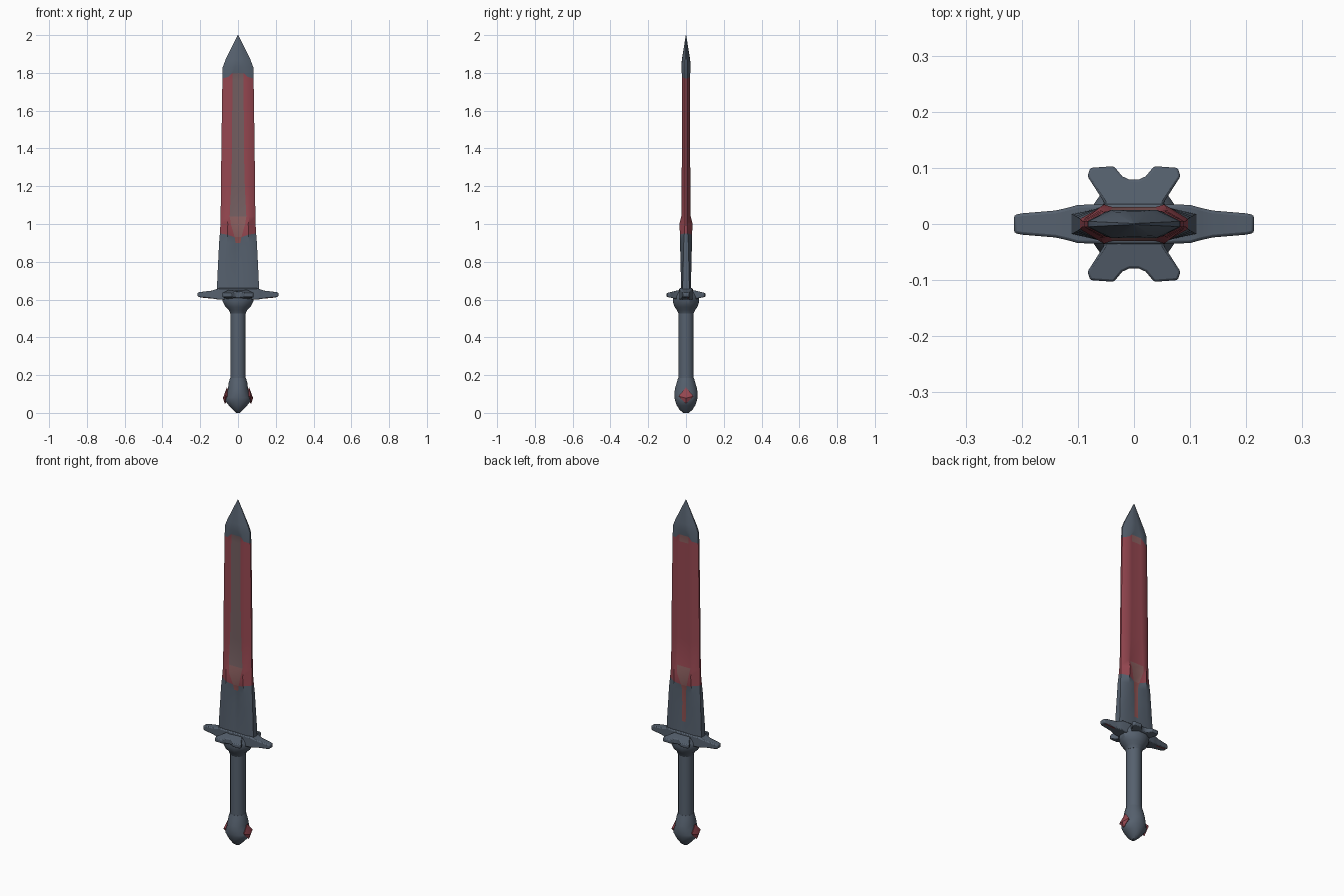
import bpy, bmesh, math

if "Cube" in bpy.data.objects:
    bpy.data.objects.remove(bpy.data.objects["Cube"])


def mat(name, rgb):
    m = bpy.data.materials.new(name)
    m.diffuse_color = (*rgb, 1)
    m.use_nodes = True
    m.node_tree.nodes["Principled BSDF"].inputs["Base Color"].default_value = m.diffuse_color
    return m


SLATE = mat("slate steel", (0.092, 0.118, 0.155))
RED = mat("crimson", (0.30, 0.062, 0.08))
PALE = mat("dusty rose grey", (0.175, 0.112, 0.118))
ROSE = mat("faded rose", (0.26, 0.115, 0.115))
BRICK = mat("muted brick", (0.26, 0.08, 0.08))
MATS = [SLATE, RED, PALE, ROSE, BRICK]


def finish(name, bm, angle=35, bevel=0):
    bmesh.ops.recalc_face_normals(bm, faces=bm.faces)
    me = bpy.data.meshes.new(name)
    bm.to_mesh(me)
    bm.free()
    for m in MATS:
        me.materials.append(m)
    ob = bpy.data.objects.new(name, me)
    bpy.context.collection.objects.link(ob)
    if bevel:
        b = ob.modifiers.new("soft edges", 'BEVEL')
        b.width, b.segments, b.limit_method = bevel, 2, 'ANGLE'
    bpy.ops.object.select_all(action='DESELECT')
    ob.select_set(True)
    bpy.context.view_layer.objects.active = ob
    bpy.ops.object.shade_smooth_by_angle(angle=math.radians(angle))
    return ob


def loft(name, rings, rule=None, **kw):
    """Skin a list of equal-length point rings and cap both ends."""
    bm = bmesh.new()
    vs = [[bm.verts.new(p) for p in r] for r in rings]
    n = len(rings[0])
    for i in range(len(vs) - 1):
        for j in range(n):
            k = (j + 1) % n
            f = bm.faces.new((vs[i][j], vs[i][k], vs[i + 1][k], vs[i + 1][j]))
            f.material_index = rule(i, j) if rule else 0
    for cap in (vs[0], vs[-1]):
        bm.faces.new(cap).material_index = rule(0, 0) if rule else 0
    return finish(name, bm, **kw)


def ellipses(rows, n):
    """Horizontal rings from (z, x radius, y radius)."""
    return [[(rx * math.cos((j + .5) * math.tau / n), ry * math.sin((j + .5) * math.tau / n), z)
             for j in range(n)] for z, rx, ry in rows]


# Blade: z, half width, edge y, shoulder x, shoulder y, groove x, groove y, centre lift
rows = [
    (0.62, .113, .018, .075, .026, .012, .026, 0),
    (0.72, .109, .017, .065, .027, .012, .020, 0),
    (0.82, .104, .014, .060, .030, .012, .017, 0),
    (0.90, .100, .012, .058, .031, .013, .017, 0),
    (0.95, .096, .009, .056, .032, .018, .020, -.02),
    (1.00, .093, .006, .054, .035, .038, .030, 0),
    (1.04, .092, .005, .060, .025, .044, .022, 0),
    (1.20, .090, .005, .058, .023, .036, .021, 0),
    (1.40, .088, .005, .056, .022, .031, .020, 0),
    (1.74, .083, .005, .052, .021, .030, .019, .02),
    (1.77, .082, .005, .052, .021, .030, .019, .03),
    (1.83, .081, .005, .040, .025, .015, .025, 0),
    (1.87, .066, .004, .032, .021, .010, .022, 0),
    (2.00, .002, .001, .001, .001, .0005, .001, 0),
]


def section(z, w, e, a, ya, s, ys, dz):
    half = [(-w, e, 0), (-a, ya, dz * .3), (-s, ys, dz), (s, ys, dz), (a, ya, dz * .3), (w, e, 0)]
    return ([(x, -y, z + d) for x, y, d in half]
            + [(x, y, z + d) for x, y, d in reversed(half)])


FRONT = {3: 4, 4: 3, 5: 3, 6: 2, 7: 2, 8: 2, 9: 2}          # front centre band by row
BACK = {1: 4, 2: 4, 3: 4, 4: 3, 5: 3, 6: 1, 7: 1, 8: 1, 9: 3}  # back centre groove by row


def blade_colour(i, j):
    if j in (2, 8):
        return (FRONT if j == 2 else BACK).get(i, 0)
    return 1 if 4 <= i <= 9 else 0


loft("blade", [section(*r) for r in rows], blade_colour, angle=40)

# Cross guard: x, half depth, bottom, top
arm = [(.03, .036, .598, .66), (.10, .034, .600, .66), (.118, .029, .602, .654),
       (.14, .024, .606, .647), (.20, .019, .612, .640), (.214, .016, .616, .637)]
arm = [(-x, h, a, b) for x, h, a, b in reversed(arm)] + arm
loft("cross_guard", [[(x, -h, a), (x, h, a), (x, h, b), (x, -h, b)] for x, h, a, b in arm],
     angle=40, bevel=.005)

# Red streaks under the guard arms
for s, label in ((1, "right"), (-1, "left")):
    loft(label + "_guard_streak",
         [[(s * x, y0, z), (s * x, y0 + .008, z), (s * x, y0 + .008, z + .006), (s * x, y0, z + .006)]
          for x, y0, z in ((.14, .008, .605), (.20, .006, .611))], lambda i, j: 1)

# Notched side wings of the guard, front and back
right = [(.052, .02), (.054, .04), (.083, .085), (.078, .100), (.036, .103), (.021, .085), (.008, .079)]
outline = right + [(-x, y) for x, y in reversed(right)]
for side, label in ((-1, "front"), (1, "back")):
    rings = []
    for top in (0, 1):
        rings.append([(x, side * y, (.602 + .2 * max(0, y - .04)) if not top
                       else (.648 - .22 * max(0, y - .04))) for x, y in outline])
    loft(label + "_guard_wing", rings, angle=40, bevel=.004)

# Collar under the guard
loft("collar", ellipses([(.525, .042, .041), (.545, .050, .050), (.56, .068, .062),
                         (.575, .076, .068), (.59, .084, .072), (.615, .086, .072),
                         (.642, .080, .050)], 12), angle=30)

# Grip
loft("grip", ellipses([(.15, .042, .042), (.30, .041, .041), (.54, .041, .041)], 16), angle=40)

# Pommel
loft("pommel", ellipses([(0, .010, .014), (.015, .026, .034), (.04, .050, .050),
                         (.065, .069, .059), (.08, .067, .062), (.105, .058, .063),
                         (.13, .054, .059), (.16, .050, .050), (.185, .043, .043)], 16), angle=40)

# Red diamond gems on both sides of the pommel
for s, label in ((1, "right"), (-1, "left")):
    bm = bmesh.new()
    rim = [bm.verts.new((s * x, y, z)) for x, y, z in
           ((.059, 0, .135), (.066, .040, .088), (.070, 0, .048), (.066, -.040, .088))]
    for tip in ((.080, 0, .078), (.03, 0, .09)):
        v = bm.verts.new((s * tip[0], tip[1], tip[2]))
        for k in range(4):
            bm.faces.new((rim[k], rim[(k + 1) % 4], v)).material_index = 1
    finish(label + "_pommel_gem", bm)
